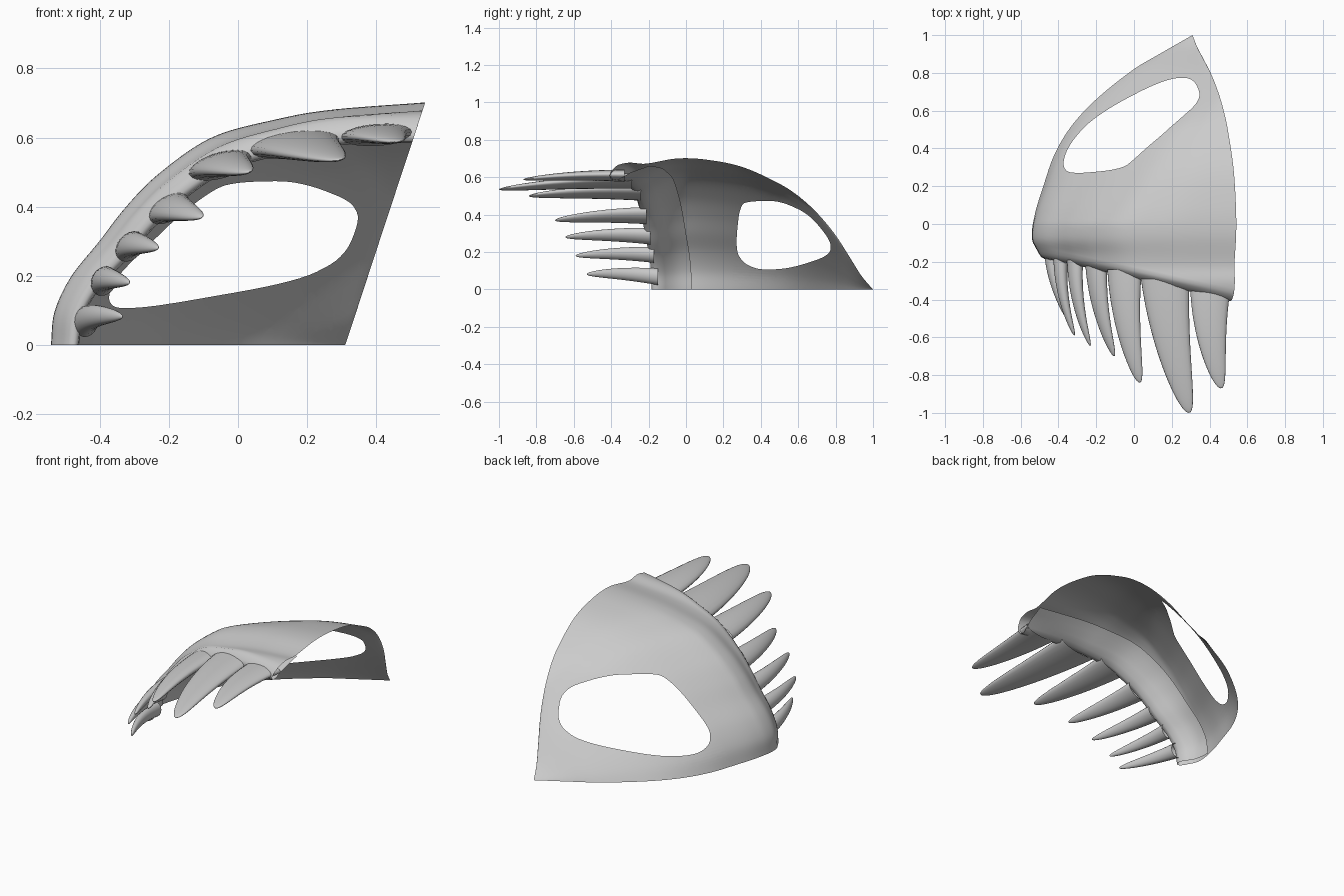
import bpy, bmesh, math
from mathutils import Vector

if "Cube" in bpy.data.objects:
    bpy.data.objects.remove(bpy.data.objects["Cube"])

grey = bpy.data.materials.new("plain_grey")
grey.use_nodes = True
grey.diffuse_color = (0.6, 0.6, 0.6, 1)
grey.node_tree.nodes["Principled BSDF"].inputs["Base Color"].default_value = (0.6, 0.6, 0.6, 1)


def smooth(table, t):
    """Smooth interpolation through (position, value) pairs."""
    t = min(max(t, table[0][0]), table[-1][0])
    i = 0
    while i < len(table) - 2 and t > table[i + 1][0]:
        i += 1

    def slope(k):
        a, b = table[max(k - 1, 0)], table[min(k + 1, len(table) - 1)]
        return (b[1] - a[1]) / (b[0] - a[0])
    (x0, v0), (x1, v1) = table[i], table[i + 1]
    h = x1 - x0
    s = (t - x0) / h
    return (v0 * (1 + 2 * s) * (1 - s) ** 2 + v1 * s * s * (3 - 2 * s)
            + h * s * (1 - s) * (slope(i) * (1 - s) - slope(i + 1) * s))


def add_object(name, bm):
    mesh = bpy.data.meshes.new(name)
    bm.to_mesh(mesh)
    bm.free()
    mesh.materials.append(grey)
    for p in mesh.polygons:
        p.use_smooth = True
    obj = bpy.data.objects.new(name, mesh)
    bpy.context.collection.objects.link(obj)
    return obj


def skin(bm, rows, closed=False):
    """Join rows of points with quads."""
    grid = [[bm.verts.new(p) for p in row] for row in rows]
    n = len(grid[0])
    for a, b in zip(grid, grid[1:]):
        for j in range(n if closed else n - 1):
            k = (j + 1) % n
            bm.faces.new((a[j], a[k], b[k], b[j]))
    return grid


# Shell guide curves: base edge, centre ridge, cross-section, flattening to the back
BASE_X = [(-.4, -.47), (-.17, -.5), (-.08, -.54), (.05, -.525), (.2, -.48), (.37, -.42),
          (.52, -.33), (.66, -.2), (.82, 0), (.9, .135), (1, .31)]
RIDGE_Z = [(-.4, .655), (-.31, .678), (-.22, .672), (-.05, .7), (.1, .695), (.3, .655), (.5, .565),
           (.6, .5), (.7, .41), (.8, .29), (.88, .165), (.94, .07), (1, 0)]
FLATTEN = [(0, 0), (.3, .3), (.5, .5), (.7, .88), (1, 1)]
ACROSS = [0, .01, .055, .13, .2, .29, .43, .6, .75, 1]
RISE = [0, .14, .285, .43, .57, .71, .857, .93, .97, 1]
ACROSS = [(i / 9, v) for i, v in enumerate(ACROSS)]
RISE = [(i / 9, v) for i, v in enumerate(RISE)]


def shell_point(u, y):
    w, f = smooth(ACROSS, u), smooth(RISE, u)
    w += (f - w) * smooth(FLATTEN, y) * (.6 + .55 * f)
    base, ridge = smooth(BASE_X, y), smooth(RIDGE_Z, y)
    return Vector((base + (.31 + .33 * ridge - base) * w, y, ridge * f))


def rim_y(u):
    return -.14 - .225 * smooth(ACROSS, u)


def inward(u):
    a = math.radians(108) * u
    return Vector((math.cos(a), 0, -math.sin(a))) * (.62 + .38 * u)


# Shell with a rolled gum along the front rim
ROLL = [(.17, .014), (.12, .03), (.07, .055), (.03, .075), (-.005, .085),
        (-.034, .08), (-.044, .06), (-.034, .033), (-.015, .012)]
US, VS = 56, 60
rows = []
for k in range(len(ROLL) + VS):
    row = []
    for i in range(US + 1):
        u = i / US
        y0 = rim_y(u)
        if k < len(ROLL):
            dy, inset = ROLL[k]
            p = shell_point(u, max(y0, y0 + dy)) + inward(u) * inset
            p.y = y0 + dy
            p.z = max(p.z, 0)
        else:
            v = (k - len(ROLL)) / (VS - 1)
            p = shell_point(u, y0 + (.999 - y0) * v)
        row.append(p)
    rows.append(row)
bm = bmesh.new()
skin(bm, rows)

# Side opening: convex rounded outline, trimmed edge by edge
outline = [(.264, .21), (.287, .455), (.35, .472), (.5, .475), (.66, .402), (.778, .255),
           (.768, .18), (.56, .113), (.4, .103), (.31, .137)]
outline = [Vector(p) for p in outline]
for _ in range(3):
    outline = [q for a, b in zip(outline, outline[1:] + outline[:1])
               for q in (a.lerp(b, .22), a.lerp(b, .78))]
inside = [f for f in bm.faces if f.calc_center_median().y > .2]
for a, b in zip(outline, outline[1:] + outline[:1]):
    co = Vector((0, a.x, a.y))
    no = Vector((0, b.y - a.y, a.x - b.x))
    geom = set(inside)
    for f in inside:
        geom.update(f.edges)
        geom.update(f.verts)
    cut = bmesh.ops.bisect_plane(bm, geom=list(geom), dist=1e-6, plane_co=co, plane_no=no)
    faces = {g for g in cut["geom"] if isinstance(g, bmesh.types.BMFace)}
    inside = [f for f in faces if (f.calc_center_median() - co).dot(no) > 0]
bmesh.ops.delete(bm, geom=inside, context="FACES")
add_object("jaw_shell", bm)


# Teeth: root, tip, half width, half thickness, tilt of the wide axis
TEETH = [
    ((-.44, -.15, .068), (-.335, -.53, .082), .045, .036, 80),
    ((-.388, -.17, .185), (-.315, -.59, .18), .045, .036, 60),
    ((-.312, -.19, .285), (-.232, -.645, .28), .05, .036, 48),
    ((-.2, -.21, .395), (-.105, -.70, .37), .065, .036, 32),
    ((-.05, -.24, .52), (.03, -.84, .50), .095, .038, 16),
    ((.165, -.29, .58), (.29, -1.0, .535), .13, .038, 8),
    ((.405, -.33, .608), (.46, -.87, .588), .108, .032, 4),
]
STEPS, SIDES = 18, 20
for n, (root, tip, wide, thick, tilt) in enumerate(TEETH):
    root, tip = Vector(root), Vector(tip)
    a = math.radians(tilt)
    across = Vector((math.cos(a), 0, math.sin(a))) * wide
    up = Vector((-math.sin(a), 0, math.cos(a))) * thick
    bow = Vector((-.022, 0, .008))
    rows = []
    for s in range(STEPS):
        t = 1 - (1 - s / STEPS) ** 1.8
        centre = root.lerp(tip, t) + bow * 4 * t * (1 - t)
        r = (1 - t) ** .48
        rows.append([centre + (across * math.cos(q) + up * math.sin(q)) * r
                     for q in (2 * math.pi * j / SIDES for j in range(SIDES))])
    bm = bmesh.new()
    last = skin(bm, rows, True)[-1]
    point = bm.verts.new(tip)
    for j in range(SIDES):
        bm.faces.new((last[j], last[(j + 1) % SIDES], point))
    bmesh.ops.recalc_face_normals(bm, faces=bm.faces)
    add_object(f"tooth_{n + 1}", bm)
